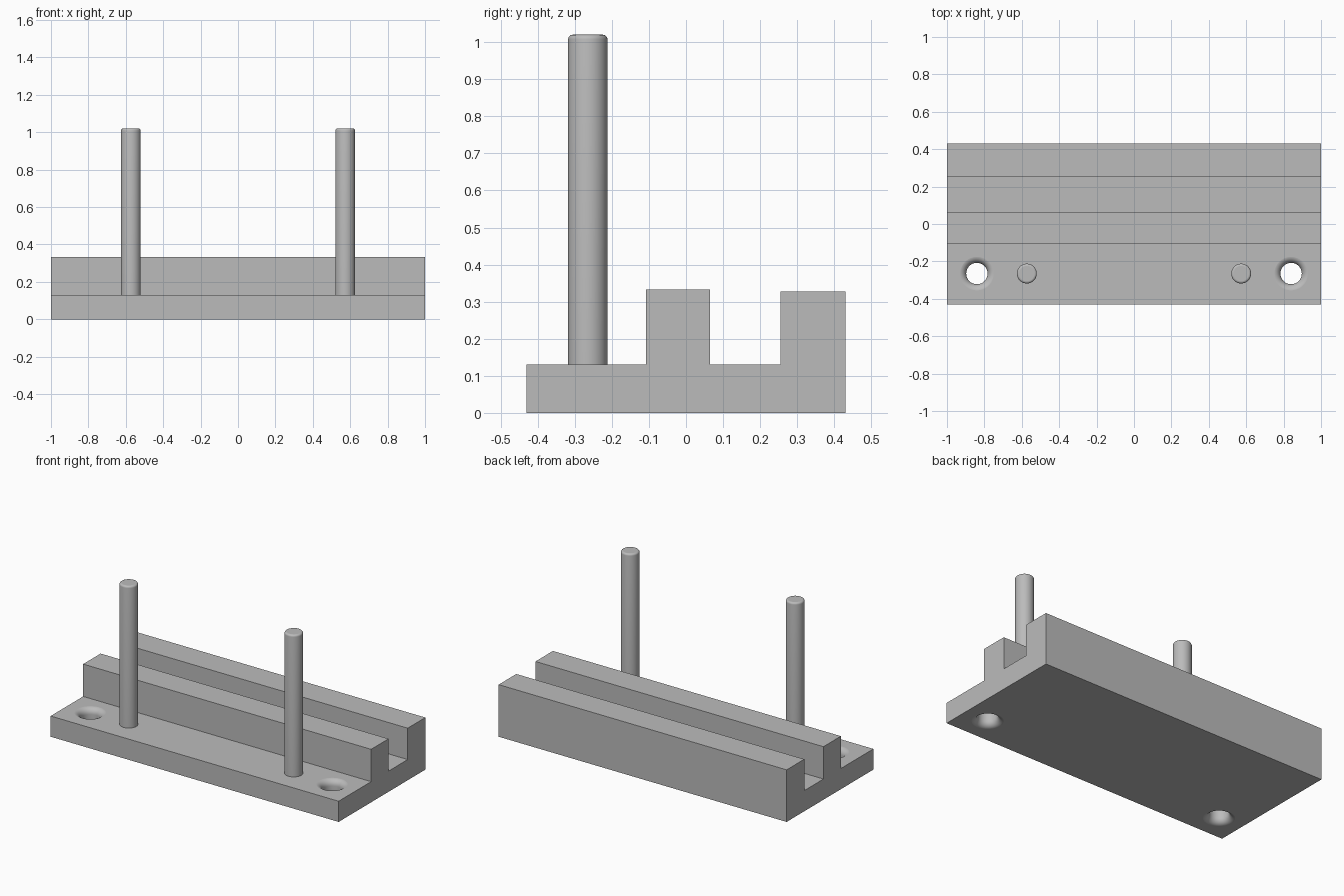
import bpy, bmesh
from math import sin, cos, pi, radians

old = bpy.data.objects.get("Cube")
if old:
    bpy.data.objects.remove(old, do_unlink=True)

grey = bpy.data.materials.new("plain_grey")
grey.use_nodes = True
grey.diffuse_color = (0.5, 0.5, 0.5, 1)
grey.node_tree.nodes["Principled BSDF"].inputs["Base Color"].default_value = (0.5, 0.5, 0.5, 1)

BASE_TOP = 0.13
ROW_Y = -0.265


def finish(name, bm):
    bmesh.ops.recalc_face_normals(bm, faces=bm.faces[:])
    mesh = bpy.data.meshes.new(name)
    bm.to_mesh(mesh)
    bm.free()
    mesh.materials.append(grey)
    obj = bpy.data.objects.new(name, mesh)
    bpy.context.collection.objects.link(obj)
    return obj


def lathe(name, profile, x, y, sides=48):
    """Turn (radius, z) points into a closed, smooth-sided solid."""
    bm = bmesh.new()
    rings = [[bm.verts.new((x + r * cos(2 * pi * i / sides), y + r * sin(2 * pi * i / sides), z))
              for i in range(sides)] for r, z in profile]
    for low, high in zip(rings, rings[1:]):
        for i in range(sides):
            j = (i + 1) % sides
            bm.faces.new((low[i], low[j], high[j], high[i])).smooth = True
    bm.faces.new(rings[0][::-1])
    bm.faces.new(rings[-1])
    return finish(name, bm)


# Base plate with two rails, extruded from its end profile
outline = [(-0.43, 0), (0.43, 0), (0.43, 0.327), (0.255, 0.327), (0.255, BASE_TOP),
           (0.065, BASE_TOP), (0.065, 0.333), (-0.108, 0.333), (-0.108, BASE_TOP),
           (-0.43, BASE_TOP)]
bm = bmesh.new()
end = bm.faces.new([bm.verts.new((-1, y, z)) for y, z in outline])
grown = bmesh.ops.extrude_face_region(bm, geom=[end])["geom"]
bmesh.ops.translate(bm, vec=(2, 0, 0), verts=[v for v in grown if isinstance(v, bmesh.types.BMVert)])
base = finish("railed_base", bm)

# Screw holes with rounded rims on the top and underside
HOLE, RIM, OVER = 0.057, 0.038, 0.0005
arc = [(HOLE + RIM * (1 - cos(a)), RIM * (1 - sin(a)) - OVER)
       for a in [radians(90 * k / 8) for k in range(8, -1, -1)]]
lower = [(arc[0][0], -0.03)] + arc
hole_profile = lower + [(r, BASE_TOP - z) for r, z in reversed(lower)]
for side in (-1, 1):
    cutter = lathe("hole_cutter", hole_profile, side * 0.84, ROW_Y)
    cutter.hide_render = True
    cut = base.modifiers.new("screw_hole", "BOOLEAN")
    cut.operation = "DIFFERENCE"
    cut.solver = "EXACT"
    cut.object = cutter
    bpy.context.view_layer.objects.active = base
    bpy.ops.object.modifier_apply(modifier=cut.name)
    bpy.data.objects.remove(cutter, do_unlink=True)

# Upright pegs with rounded top edges
PEG, TOP, ROUND = 0.053, 1.02, 0.012
peg_profile = [(PEG, 0.1)] + [
    (PEG - ROUND * (1 - cos(a)), TOP - ROUND * (1 - sin(a)))
    for a in [radians(90 * k / 5) for k in range(6)]]
for name, x in (("right_peg", -0.573), ("left_peg", 0.573)):
    lathe(name, peg_profile, x, ROW_Y)
